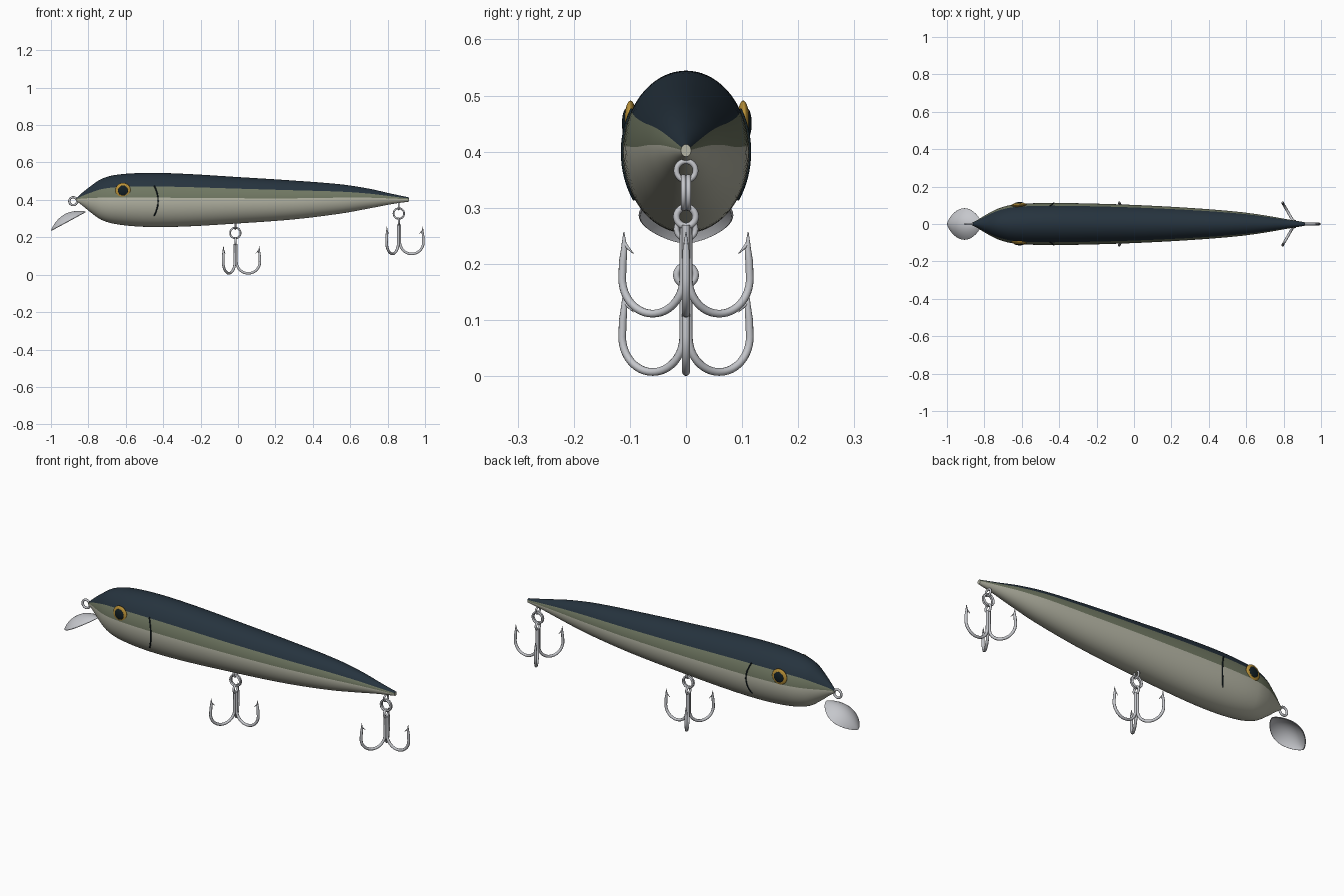
import bpy, bmesh, math
from mathutils import Vector

if "Cube" in bpy.data.objects:
    bpy.data.objects.remove(bpy.data.objects["Cube"])


def material(name, rgb):
    m = bpy.data.materials.new(name)
    m.diffuse_color = (*rgb, 1)
    m.use_nodes = True
    m.node_tree.nodes["Principled BSDF"].inputs["Base Color"].default_value = m.diffuse_color
    return m


NAVY = material("navy back", (0.019, 0.033, 0.048))
OLIVE = material("olive band", (0.165, 0.19, 0.125))
CREAM = material("cream belly", (0.47, 0.47, 0.38))
SILVER = material("silver metal", (0.56, 0.57, 0.60))
GOLD = material("gold eye", (0.50, 0.29, 0.04))
BLACK = material("black pupil", (0.006, 0.013, 0.017))

# Body stations: x, top z, bottom z, half width
STATIONS = [
    (-0.865, 0.408, 0.392, 0.007), (-0.84, 0.432, 0.376, 0.020),
    (-0.79, 0.472, 0.335, 0.050), (-0.73, 0.512, 0.293, 0.081),
    (-0.65, 0.534, 0.270, 0.103), (-0.50, 0.544, 0.256, 0.112),
    (-0.30, 0.540, 0.257, 0.111), (0.0, 0.522, 0.274, 0.102),
    (0.30, 0.503, 0.296, 0.086), (0.55, 0.483, 0.327, 0.066),
    (0.70, 0.460, 0.354, 0.046), (0.82, 0.433, 0.377, 0.025),
    (0.915, 0.413, 0.391, 0.009)]


def body_rows(steps=6):
    """Smooth rows through the stations (cubic Hermite along x)."""
    s, rows = STATIONS, []

    def slope(i, k):
        a, b = s[max(i - 1, 0)], s[min(i + 1, len(s) - 1)]
        return (b[k] - a[k]) / (b[0] - a[0])
    for i in range(len(s) - 1):
        d = s[i + 1][0] - s[i][0]
        for j in range(steps):
            t = j / steps
            row = [s[i][0] + d * t]
            for k in (1, 2, 3):
                row.append((2*t**3 - 3*t*t + 1) * s[i][k] + (3*t*t - 2*t**3) * s[i + 1][k]
                           + d * ((t**3 - 2*t*t + t) * slope(i, k) + (t**3 - t*t) * slope(i + 1, k)))
            rows.append(tuple(row))
    return rows + [s[-1]]


ROWS = body_rows()


def half_width(x, z):
    """Body surface y at a given x and z."""
    _, top, bot, w = min(ROWS, key=lambda r: abs(r[0] - x))
    q = (z - (top + bot) / 2) / ((top - bot) / 2)
    return w * math.sqrt(max(0, 1 - q * q))


def finish(bm, name, mats):
    bmesh.ops.recalc_face_normals(bm, faces=bm.faces)
    me = bpy.data.meshes.new(name)
    bm.to_mesh(me)
    bm.free()
    ob = bpy.data.objects.new(name, me)
    bpy.context.collection.objects.link(ob)
    for m in mats:
        me.materials.append(m)
    smooth(ob)
    return ob


def smooth(ob, angle=50):
    bpy.ops.object.select_all(action='DESELECT')
    bpy.context.view_layer.objects.active = ob
    ob.select_set(True)
    bpy.ops.object.shade_smooth_by_angle(angle=math.radians(angle))


def tubes(name, strands, depth, mat):
    """Tubes along lists of (x, y, z, radius factor)."""
    cu = bpy.data.curves.new(name, 'CURVE')
    cu.dimensions = '3D'
    cu.bevel_depth = depth
    cu.bevel_resolution = 3
    cu.use_fill_caps = True
    for pts in strands:
        sp = cu.splines.new('POLY')
        sp.points.add(len(pts) - 1)
        for p, (x, y, z, r) in zip(sp.points, pts):
            p.co = (x, y, z, 1)
            p.radius = r
    cu.materials.append(mat)
    ob = bpy.data.objects.new(name, cu)
    bpy.context.collection.objects.link(ob)
    bpy.ops.object.select_all(action='DESELECT')
    bpy.context.view_layer.objects.active = ob
    ob.select_set(True)
    bpy.ops.object.convert(target='MESH')
    smooth(bpy.context.object)


def ring(name, loc, major, minor, rot):
    bpy.ops.mesh.primitive_torus_add(location=loc, rotation=rot, major_radius=major,
                                     minor_radius=minor, major_segments=36, minor_segments=10)
    ob = bpy.context.object
    ob.name = name
    ob.data.materials.append(SILVER)
    smooth(ob)


def disc(name, loc, scale, tilt, mat):
    bpy.ops.mesh.primitive_uv_sphere_add(segments=32, ring_count=16, location=loc)
    ob = bpy.context.object
    ob.name = name
    ob.scale = scale
    ob.rotation_euler = (0, 0, tilt)
    ob.data.materials.append(mat)
    smooth(ob)


# Body: lofted ellipses, coloured by angle above the midline
N = 72
bm = bmesh.new()
loops = []
for x, top, bot, w in ROWS:
    loops.append([bm.verts.new((x, w * math.cos(2*math.pi*k/N),
                                (top + bot)/2 + (top - bot)/2 * math.sin(2*math.pi*k/N)))
                  for k in range(N)])
for a, b in zip(loops, loops[1:]):
    for k in range(N):
        f = bm.faces.new((a[k], a[(k + 1) % N], b[(k + 1) % N], b[k]))
        ang = math.degrees(math.asin(math.sin(2*math.pi*(k + 0.5)/N)))
        f.material_index = 0 if ang > 30 else 1 if ang > 5 else 2
for end in (loops[0], loops[-1]):
    bm.faces.new(end).material_index = 2
finish(bm, "lure_body", [NAVY, OLIVE, CREAM])

# Diving lip: thin domed spoon
bm = bmesh.new()
A, B = Vector((-0.997, 0, 0.236)), Vector((-0.815, 0, 0.335))
up = Vector((-(B - A).z, 0, (B - A).x)).normalized()
U, V = 28, 20
grid = []
for i in range(U + 1):
    u = (1 - math.cos(math.pi * i / U)) / 2
    s = max(0, math.sin(math.pi * u))
    row = []
    for j in range(V + 1):
        v = -math.cos(math.pi * j / V)
        p = A + (B - A) * u + up * (0.041 * s**0.8 * (1 - v*v))
        p.y = 0.083 * s**0.65 * v
        row.append(bm.verts.new(p))
    grid.append(row)
for i in range(U):
    for j in range(V):
        bm.faces.new((grid[i][j], grid[i + 1][j], grid[i + 1][j + 1], grid[i][j + 1]))
bmesh.ops.remove_doubles(bm, verts=bm.verts, dist=0.0004)
lip = finish(bm, "diving_lip", [SILVER])
mod = lip.modifiers.new("thickness", 'SOLIDIFY')
mod.thickness = 0.004
mod.offset = 0

# Nose eyelet
FACE_Y, FACE_X = (math.pi/2, 0, 0), (0, math.pi/2, 0)
ring("nose_eyelet", (-0.881, 0, 0.393), 0.021, 0.006, FACE_Y)

# Eyes and gill lines on both sides
for side, tag in ((-1, "front"), (1, "back")):
    y = half_width(-0.615, 0.45) + (0.003 if side > 0 else 0)
    disc("eye_" + tag, (-0.615, side * y, 0.45), (0.041, 0.011, 0.041), -side * -0.06, GOLD)
    disc("pupil_" + tag, (-0.615, side * (y + 0.007), 0.45), (0.027, 0.008, 0.027), -side * -0.06, BLACK)
    gill = []
    for i in range(17):
        t = -1 + i / 8
        x, z = -0.427 - 0.021 * t * t, 0.395 + 0.08 * t
        gill.append((x, side * half_width(x, z), z, 1))
    tubes("gill_line_" + tag, [gill], 0.0035, BLACK)


# Treble hooks with hanger, split ring and hook eye
def treble(tag, x0, z0):
    ring(tag + "_hanger", (x0, 0, z0 + 0.262), 0.017, 0.005, FACE_X)
    for dy in (-0.0045, 0.0045):
        ring(tag + "_split_ring", (x0, dy, z0 + 0.223), 0.028, 0.0048, FACE_Y)
    ring(tag + "_hook_eye", (x0, 0, z0 + 0.180), 0.017, 0.006, FACE_X)
    prongs, barbs = [], []
    for k in range(3):
        c, s = math.cos(k * 2*math.pi/3), math.sin(k * 2*math.pi/3)
        path = [(0.005, 0.165, 1)]
        for i in range(25):
            a = math.pi + math.pi * i / 24
            path.append((0.0685 + 0.0628 * math.cos(a), 0.07 + 0.0628 * math.sin(a), 1))
        path += [(0.130, 0.10, 1), (0.127, 0.125, 0.8), (0.128, 0.153, 0.1)]
        barb = [(0.129, 0.134, 0.6), (0.120, 0.125, 0.4), (0.108, 0.114, 0.1)]
        for pts, out in ((path, prongs), (barb, barbs)):
            out.append([(x0 + r * c, r * s, z0 + z, f) for r, z, f in pts])
    tubes(tag + "_treble_hook", prongs, 0.007, SILVER)
    tubes(tag + "_barbs", barbs, 0.007, SILVER)


treble("belly", -0.014, 0.0)
treble("tail", 0.860, 0.104)
